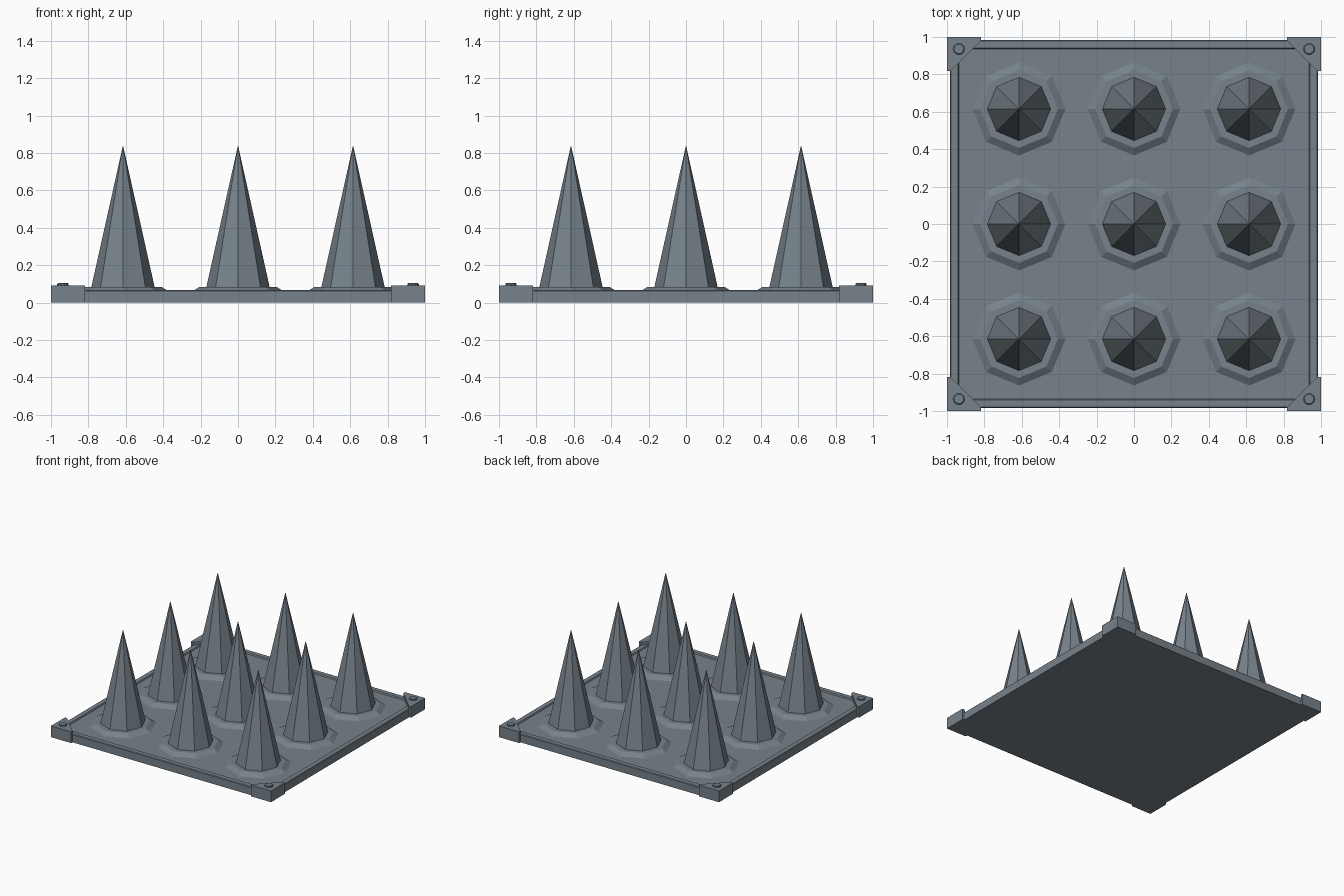
import bpy, bmesh, math

if "Cube" in bpy.data.objects:
    bpy.data.objects.remove(bpy.data.objects["Cube"])

steel = bpy.data.materials.new("blue_grey_steel")
steel.diffuse_color = (0.185, 0.225, 0.255, 1)
steel.use_nodes = True
steel.node_tree.nodes["Principled BSDF"].inputs["Base Color"].default_value = steel.diffuse_color


def finish(name, bm):
    bmesh.ops.recalc_face_normals(bm, faces=bm.faces)
    me = bpy.data.meshes.new(name)
    bm.to_mesh(me)
    bm.free()
    me.materials.append(steel)
    ob = bpy.data.objects.new(name, me)
    bpy.context.collection.objects.link(ob)
    return ob


def loft(name, rings, sides, x=0, y=0, turn=0.0):
    """Closed solid through stacked regular polygons given as (radius, z)."""
    bm = bmesh.new()
    loops = []
    for r, z in rings:
        angles = [turn + 2 * math.pi * i / sides for i in range(sides)]
        loops.append([bm.verts.new((x + r * math.cos(a), y + r * math.sin(a), z))
                      for a in angles])
    for a, b in zip(loops, loops[1:]):
        for i in range(sides):
            j = (i + 1) % sides
            bm.faces.new((a[i], a[j], b[j], b[i]))
    bm.faces.new(loops[0][::-1])
    bm.faces.new(loops[-1])
    return finish(name, bm)


def prism(name, points, z0, z1):
    bm = bmesh.new()
    face = bm.faces.new([bm.verts.new((x, y, z0)) for x, y in points])
    up = bmesh.ops.extrude_face_region(bm, geom=[face])["geom"]
    for v in up:
        if isinstance(v, bmesh.types.BMVert):
            v.co.z = z1
    # keep the underside closed
    if not face.is_valid:
        bm.faces.new([v for v in bm.verts if v.co.z == z0])
    return finish(name, bm)


# square base plate with raised rim and recessed floor
R2 = math.sqrt(2)
loft("base_plate", [(h * R2, z) for h, z in
     [(0.983, 0), (0.983, 0.063), (0.978, 0.068), (0.941, 0.068), (0.936, 0.058)]],
     4, turn=math.pi / 4)

# 3 x 3 spikes on octagonal collars
for x in (-0.615, 0, 0.615):
    for y in (-0.615, 0, 0.615):
        loft("spike_collar", [(0.25, 0.057), (0.208, 0.083)], 8, x, y)
        loft("spike", [(0.171, 0.075), (0.0015, 0.835)], 8, x, y)

# corner brackets with bolts
bracket = [(1, 1), (0.818, 1), (0.818, 0.98), (0.98, 0.818), (1, 0.818)]
for sx in (-1, 1):
    for sy in (-1, 1):
        prism("corner_bracket", [(sx * x, sy * y) for x, y in bracket], 0, 0.092)
        loft("corner_bolt", [(0.031, 0.085), (0.031, 0.1), (0.026, 0.105)], 10,
             sx * 0.936, sy * 0.936)
